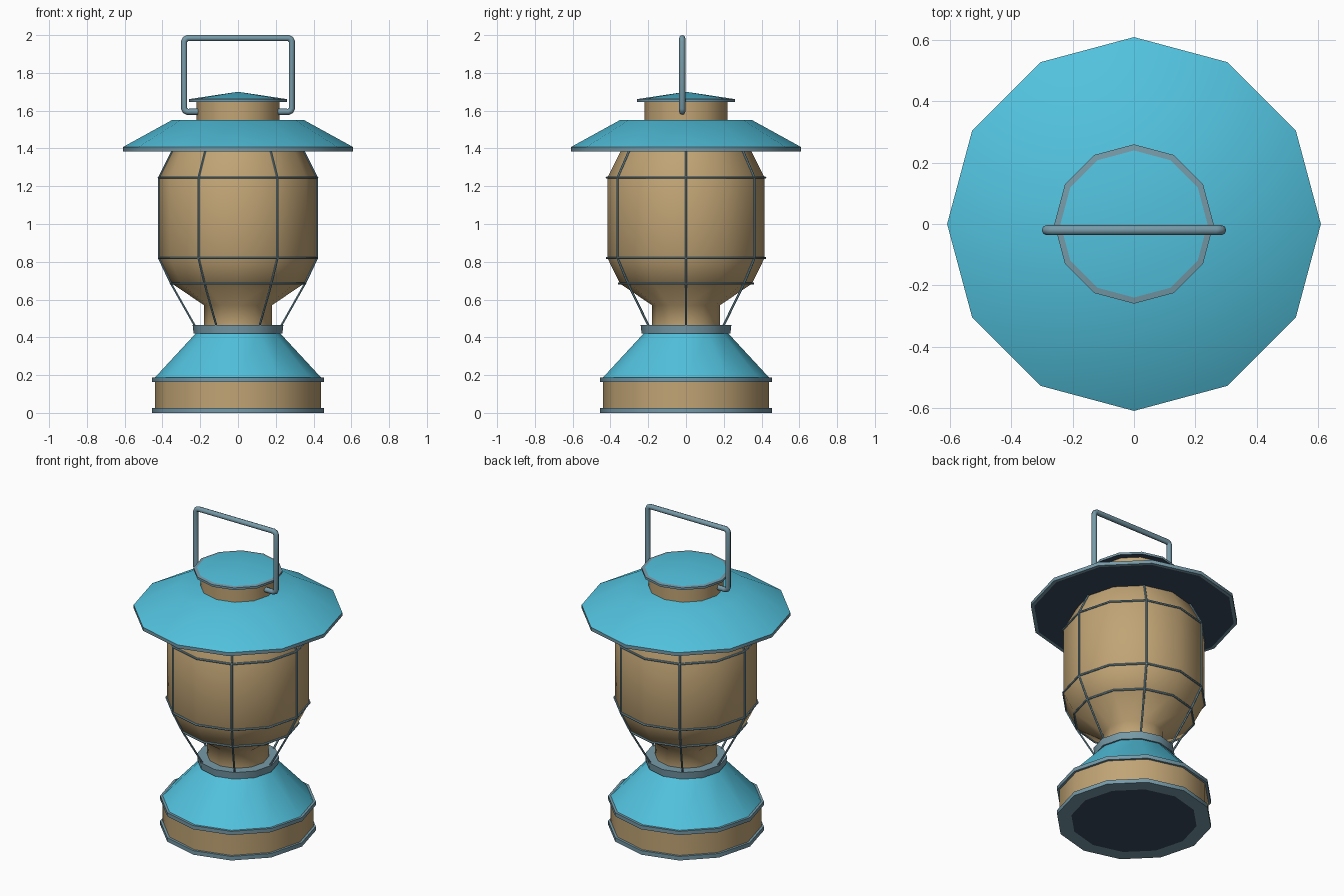
import bpy, bmesh, math

if "Cube" in bpy.data.objects:
    bpy.data.objects.remove(bpy.data.objects["Cube"])

SIDES = 12


def material(name, srgb):
    m = bpy.data.materials.new(name)
    lin = [((c / 255 + 0.055) / 1.055) ** 2.4 for c in srgb]
    m.diffuse_color = (*lin, 1)
    m.use_nodes = True
    m.node_tree.nodes["Principled BSDF"].inputs["Base Color"].default_value = m.diffuse_color
    return m


BLUE = material("sky blue enamel", (82, 194, 222))
TAN = material("warm tan", (193, 164, 117))
GREY = material("blue grey metal", (118, 154, 168))
DARK = material("dark slate underside", (58, 76, 96))
MATS = [BLUE, TAN, GREY, DARK]


def finish(ob, angle=40):
    bpy.ops.object.select_all(action='DESELECT')
    ob.select_set(True)
    bpy.context.view_layer.objects.active = ob
    bpy.ops.object.shade_smooth_by_angle(angle=math.radians(angle))


def lathe(name, profile, mats, angle=40):
    """Spin (radius, z) points, listed bottom to top; one material per band."""
    bm = bmesh.new()
    rings = []
    for r, z in profile:
        if r == 0:
            rings.append([bm.verts.new((0, 0, z))] * SIDES)
        else:
            rings.append([bm.verts.new((r * math.cos(math.tau * i / SIDES),
                                        r * math.sin(math.tau * i / SIDES), z))
                          for i in range(SIDES)])
    for a, b, mat in zip(rings, rings[1:], mats):
        for i in range(SIDES):
            j = (i + 1) % SIDES
            loop = list(dict.fromkeys((a[i], a[j], b[j], b[i])))
            bm.faces.new(loop).material_index = MATS.index(mat)
    me = bpy.data.meshes.new(name)
    bm.to_mesh(me)
    bm.free()
    for m in MATS:
        me.materials.append(m)
    ob = bpy.data.objects.new(name, me)
    bpy.context.collection.objects.link(ob)
    finish(ob, angle)


def tube(name, points, radius, closed=False, res=1):
    cu = bpy.data.curves.new(name, 'CURVE')
    cu.dimensions = '3D'
    cu.bevel_depth = radius
    cu.bevel_resolution = res
    cu.use_fill_caps = True
    sp = cu.splines.new('POLY')
    sp.points.add(len(points) - 1)
    for p, co in zip(sp.points, points):
        p.co = (*co, 1)
    sp.use_cyclic_u = closed
    cu.materials.append(GREY)
    ob = bpy.data.objects.new(name, cu)
    bpy.context.collection.objects.link(ob)
    bpy.ops.object.select_all(action='DESELECT')
    ob.select_set(True)
    bpy.context.view_layer.objects.active = ob
    bpy.ops.object.convert(target='MESH')
    finish(bpy.context.object, 50)


def polar(r, z, deg):
    a = math.radians(deg)
    return (r * math.cos(a), r * math.sin(a), z)


# base drum with its two rims
lathe("base_bottom_rim", [(0, 0), (0.37, 0), (0.455, 0), (0.455, 0.026), (0.43, 0.026)],
      [DARK, GREY, GREY, GREY])
lathe("base_drum", [(0.44, 0.02), (0.44, 0.17)], [TAN])
lathe("base_top_rim", [(0.43, 0.163), (0.455, 0.163), (0.455, 0.187), (0.42, 0.187)],
      [GREY] * 3)

# sloped fuel tank and collar
lathe("tank_cone", [(0.44, 0.187), (0.22, 0.425)], [BLUE])
lathe("collar", [(0.21, 0.42), (0.235, 0.42), (0.24, 0.465), (0.17, 0.465)], [GREY] * 3)

# glass globe
lathe("glass_globe", [(0.18, 0.46), (0.18, 0.57), (0.35, 0.685), (0.416, 0.82),
                      (0.416, 1.245), (0.343, 1.39)], [TAN] * 5, 70)

# wide hood
lathe("hood", [(0, 1.385), (0.59, 1.385), (0.61, 1.385), (0.61, 1.407), (0.35, 1.55), (0, 1.55)],
      [DARK, GREY, GREY, BLUE, BLUE])

# chimney and cap
lathe("chimney", [(0.22, 1.545), (0.22, 1.65)], [TAN])
lathe("cap", [(0, 1.647), (0.26, 1.647), (0.26, 1.661), (0.24, 1.664), (0, 1.70)],
      [DARK, GREY, GREY, BLUE])

# wire guard: three hoops and six uprights
for i, (r, z) in enumerate([(0.355, 0.685), (0.419, 0.82), (0.419, 1.245)]):
    tube(f"guard_hoop_{i}", [polar(r, z, 30 * k) for k in range(12)], 0.006, True)
for k in range(6):
    tube(f"guard_upright_{k}",
         [polar(r, z, 60 * k) for r, z in
          [(0.225, 0.455), (0.355, 0.685), (0.419, 0.82), (0.419, 1.245), (0.347, 1.388)]], 0.006)

# carrying handle, half path mirrored
half = [(0.20, 1.594), (0.267, 1.594), (0.28, 1.6), (0.285, 1.612),
        (0.285, 1.966), (0.28, 1.978), (0.267, 1.984)]
path = [(x, -0.02, z) for x, z in half] + [(-x, -0.02, z) for x, z in reversed(half)]
tube("handle", path, 0.0165, res=2)
